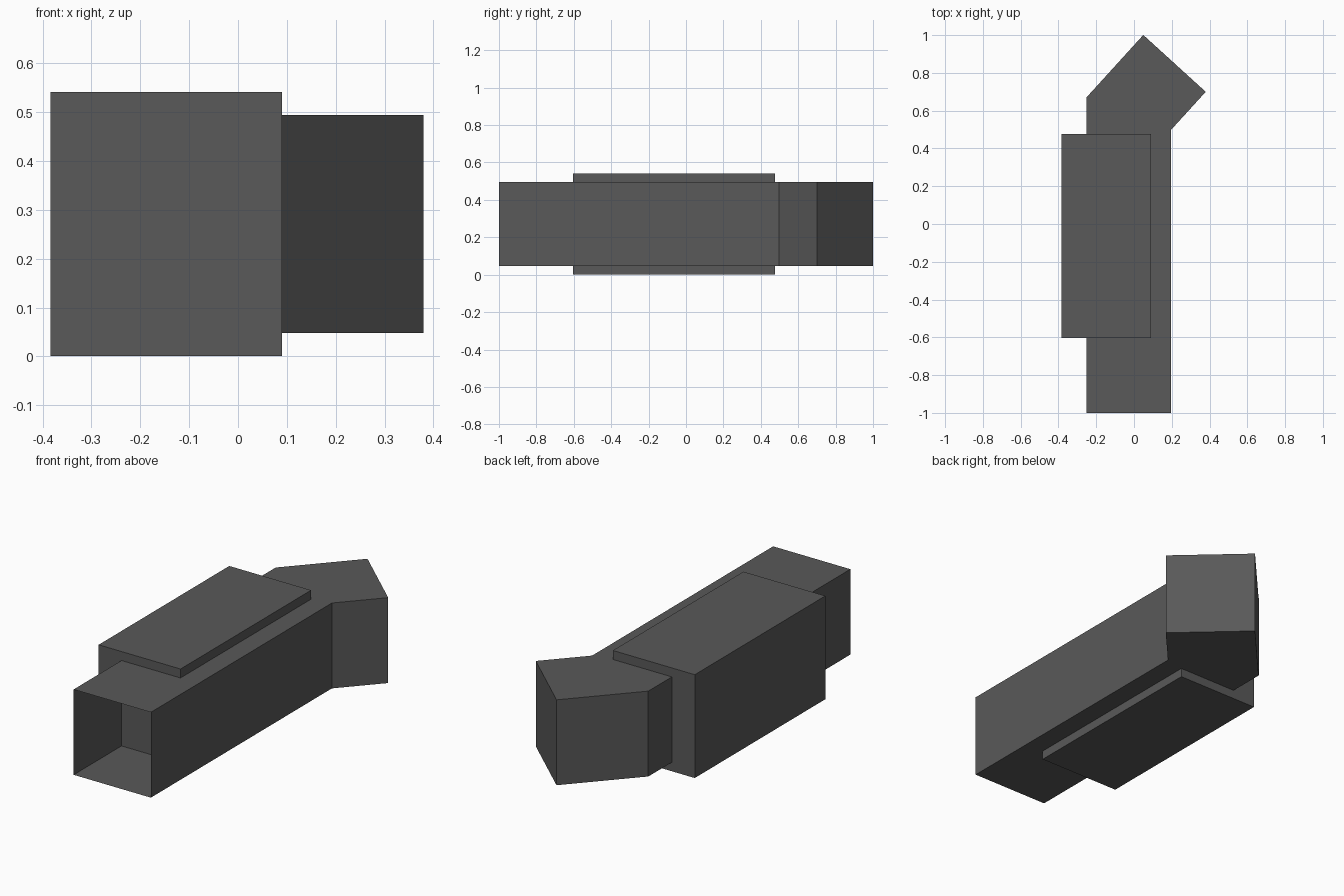
import bpy, bmesh, math
from mathutils import Matrix, Vector

if "Cube" in bpy.data.objects:
    bpy.data.objects.remove(bpy.data.objects["Cube"])

# Single dark grey finish
grey = bpy.data.materials.new("dark grey")
grey.diffuse_color = (0.1, 0.1, 0.1, 1)
grey.use_nodes = True
grey.node_tree.nodes["Principled BSDF"].inputs["Base Color"].default_value = grey.diffuse_color


def box(name, centre, size, turn=0.0, open_front=False):
    """Flat-sided box, optionally turned about z or left open at -y."""
    bm = bmesh.new()
    bmesh.ops.create_cube(bm, size=1)
    if open_front:
        front = [f for f in bm.faces if f.normal.y < -0.9]
        bmesh.ops.delete(bm, geom=front, context='FACES')
    bm.transform(Matrix.Translation(Vector(centre))
                 @ Matrix.Rotation(turn, 4, 'Z')
                 @ Matrix.Diagonal((*size, 1)))
    mesh = bpy.data.meshes.new(name)
    bm.to_mesh(mesh)
    bm.free()
    mesh.materials.append(grey)
    obj = bpy.data.objects.new(name, mesh)
    bpy.context.collection.objects.link(obj)
    return obj


WIDTH = 0.447   # square section of the duct
MID_Z = 0.271

# Long thin-walled duct, open at the front
box("duct", (-0.028, -0.164, MID_Z), (WIDTH, 1.672, WIDTH), open_front=True)

# Angled end block, overlapping the duct to form the bend
box("angled_end", (0.064, 0.685, MID_Z), (WIDTH, WIDTH, WIDTH),
    turn=math.radians(-42.3))

# Wider block through the side of the duct
box("side_block", (-0.147, -0.064, MID_Z), (0.474, 1.08, 0.541))
